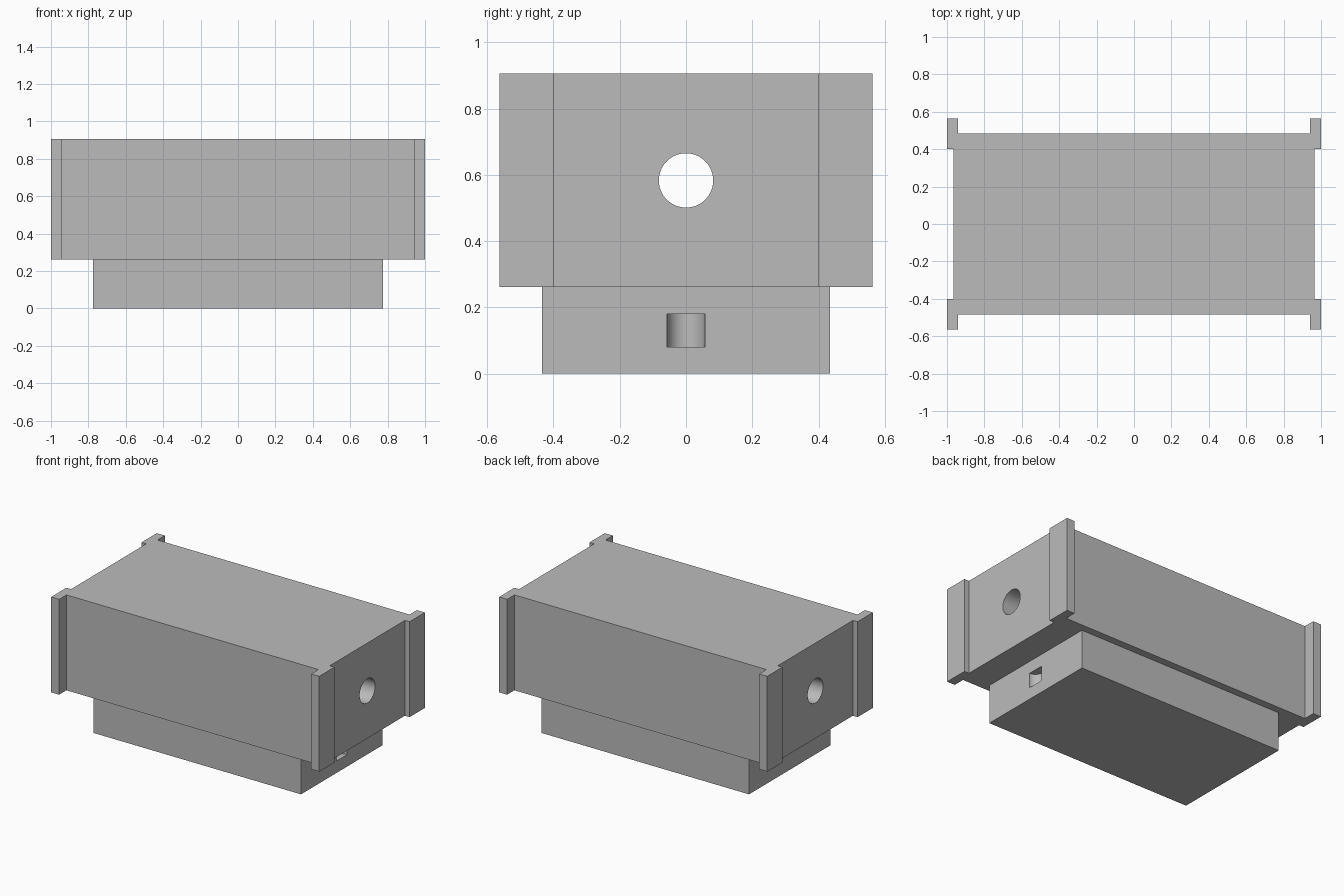
import bpy, bmesh, math

if "Cube" in bpy.data.objects:
    bpy.data.objects.remove(bpy.data.objects["Cube"])

grey = bpy.data.materials.new("plain grey")
grey.use_nodes = True
colour = (0.5, 0.5, 0.5, 1)
grey.diffuse_color = colour
grey.node_tree.nodes["Principled BSDF"].inputs["Base Color"].default_value = colour


def prism(name, outline, bottom, top):
    """Extrude a closed xy outline between two heights."""
    bm = bmesh.new()
    face = bm.faces.new([bm.verts.new((x, y, bottom)) for x, y in outline])
    up = bmesh.ops.extrude_face_region(bm, geom=[face])["geom"]
    moved = [v for v in up if isinstance(v, bmesh.types.BMVert)]
    bmesh.ops.translate(bm, verts=moved, vec=(0, 0, top - bottom))
    bmesh.ops.recalc_face_normals(bm, faces=bm.faces)
    mesh = bpy.data.meshes.new(name)
    bm.to_mesh(mesh)
    bm.free()
    obj = bpy.data.objects.new(name, mesh)
    bpy.context.collection.objects.link(obj)
    mesh.materials.append(grey)
    return obj


def four_way(quarter):
    """Mirror a quarter outline about both axes into a closed loop."""
    half = quarter + [(-x, y) for x, y in reversed(quarter)]
    return half + [(x, -y) for x, y in reversed(half)]


def drill(target, radius, depth, location, rotation=(0, 0, 0)):
    """Cut a round hole, then discard the cutter."""
    bpy.ops.mesh.primitive_cylinder_add(vertices=64, radius=radius, depth=depth,
                                        location=location, rotation=rotation)
    cutter = bpy.context.object
    cutter.hide_render = True
    cutter.data.materials.append(grey)
    cut = target.modifiers.new("hole", "BOOLEAN")
    cut.operation, cut.solver, cut.object = "DIFFERENCE", "EXACT", cutter
    bpy.ops.object.select_all(action="DESELECT")
    bpy.context.view_layer.objects.active = target
    target.select_set(True)
    bpy.ops.object.modifier_apply(modifier=cut.name)
    bpy.data.objects.remove(cutter)
    target.select_set(True)
    bpy.ops.object.shade_smooth_by_angle(angle=math.radians(30))


# Main block with a flange at each corner and a bore along its length
corner = [(0.965, 0.4), (1, 0.4), (1, 0.563), (0.94, 0.563), (0.94, 0.485)]
body = prism("body", four_way(corner), 0.262, 0.905)
drill(body, 0.082, 3, (0, 0, 0.583), (0, math.pi / 2, 0))

# Lower plinth with a half-round pocket in its left end
base = prism("base", four_way([(0.775, 0.435)]), 0, 0.262)
drill(base, 0.057, 0.1, (0.775, 0, 0.13))
